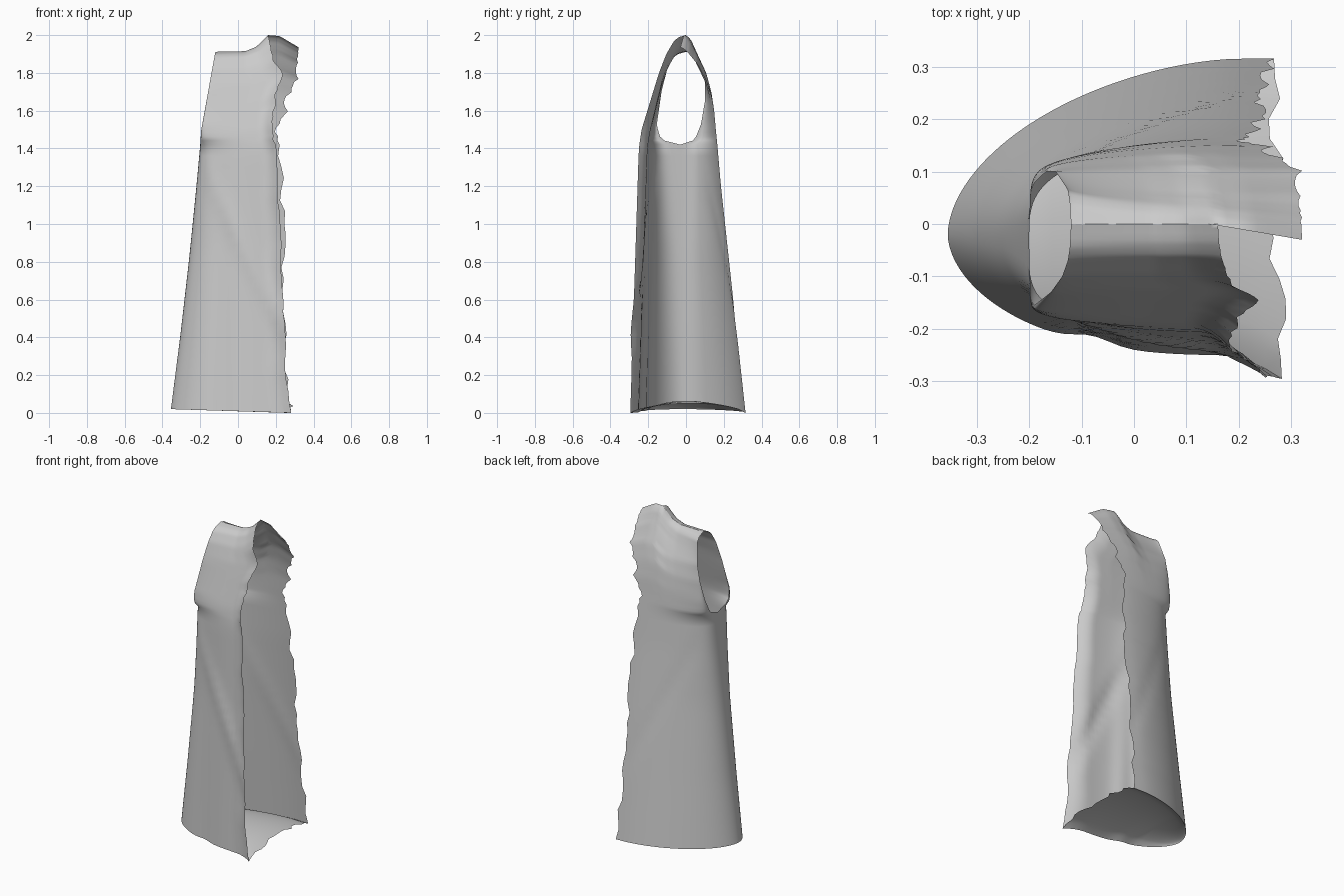
import bpy, bmesh, math, random

random.seed(4)
if "Cube" in bpy.data.objects:
    bpy.data.objects.remove(bpy.data.objects["Cube"], do_unlink=True)

cloth = bpy.data.materials.new("grey cloth")
cloth.use_nodes = True
GREY = (0.6, 0.6, 0.6, 1)
cloth.diffuse_color = GREY
cloth.node_tree.nodes["Principled BSDF"].inputs["Base Color"].default_value = GREY


def along(keys, h):
    """Linear interpolation through (position, value) pairs."""
    for (a, va), (b, vb) in zip(keys, keys[1:]):
        if h <= b:
            return va + (vb - va) * max(0, h - a) / (b - a)
    return keys[-1][1]


def bump(value, centre, width):
    return math.exp(-((value - centre) / width) ** 2)


ARM, TOP, COLUMNS = 1.42, 2.0, 36

# Side seam below the armhole, armhole rim above it
side_x = [(0, -.355), (.4, -.305), (.8, -.26), (1.2, -.22), (ARM, -.2), (1.51, -.195), (TOP, -.12)]
shoulder_z = [(-.2, 1.91), (.04, 1.915), (.1, 1.94), (.16, TOP), (.22, 1.995), (.33, 1.93)]
front = dict(
    side_y=[(0, -.02), (ARM, -.03), (1.43, -.09), (1.46, -.135), (1.54, -.155),
            (1.75, -.13), (1.89, -.1), (1.96, -.07), (1.985, -.045), (TOP, 0)],
    edge_y=[(0, -.25), (1.4, -.205), (1.5, -.19), (1.8, -.125), (1.9, -.095), (1.97, -.06),
            (1.99, -.035), (TOP, 0)],
    edge_x=[(0, .285), (.2, .255), (.6, .24), (1, .22), (1.4, .2), (1.5, .18), (1.7, .2),
            (1.8, .24), (1.86, .19), (TOP, .16)],
    power=2.6, round=[(0, .55), (.9, .42), (ARM, .22), (TOP, .6)], flare=-.045, rough=.006)
back = dict(
    side_y=[(0, -.02), (ARM, -.03), (1.43, .02), (1.46, .05), (1.55, .08), (1.69, .1), (1.81, .1),
            (1.96, .065), (1.985, .04), (TOP, 0)],
    edge_y=[(0, .315), (.6, .25), (1.2, .185), (1.6, .15), (1.7, .135), (1.8, .107), (1.9, .06),
            (1.97, .03), (1.99, .015), (TOP, 0)],
    edge_x=[(0, .26), (.6, .245), (1.2, .235), (1.4, .21), (1.5, .2), (1.6, .25), (1.7, .26),
            (1.8, .31), (TOP, .32)],
    power=1.7, round=[(0, .55), (.9, .45), (ARM, .3), (TOP, .6)], flare=0, rough=.014)

rows = [ARM * i / 24 for i in range(24)]
rows += [ARM + (TOP - ARM) * math.sin(math.pi / 2 * i / 36) for i in range(37)]


def folds(x, z, is_front):
    """Soft diagonal drape, and on the front a long dent beside the side seam."""
    fade = math.sin(math.pi * min(1, z / ARM))
    drape = .014 * bump(x, .45 - .477 * z, .045) * fade
    if is_front:
        return .015 * bump(x, -.08, .05) * (1 - z / ARM) - drape
    return -drape / 3


def panel_point(p, h, i, torn):
    c = (i / COLUMNS) ** 1.8
    x0 = along(side_x, h)
    x = x0 + (along(p["edge_x"], h) + torn - x0) * c
    u = min(1, (x - x0) / (.2 - x0))
    swell = (1 - (1 - u) ** p["power"]) ** along(p["round"], h)
    y0 = along(p["side_y"], h)
    y = y0 + (along(p["edge_y"], h) - y0) * swell
    z = h + .02 * (1 - c) * max(0, 1 - h)
    if h > ARM:
        top_x = side_x[-1][1] + (p["edge_x"][-1][1] - side_x[-1][1]) * c
        z = ARM + (h - ARM) * (along(shoulder_z, top_x) - ARM) / (TOP - ARM)
    else:
        y += folds(x, z, p is front) * min(1, c * 6)
    # Opening edge turns outward, collar leans forward
    y += p["flare"] * max(0, (c - .8) / .2) ** 2 * min(1, (TOP - h) * 2)
    if p is back:
        y -= .03 * max(0, (h - 1.9) / .1) * max(0, (c - .6) / .4)
    return x, y, z


def add_grid(bm, grid):
    verts = [[bm.verts.new(co) for co in line] for line in grid]
    for lo, hi in zip(verts, verts[1:]):
        for j in range(len(lo) - 1):
            bm.faces.new((lo[j], lo[j + 1], hi[j + 1], hi[j]))


def finish(bm, name):
    bmesh.ops.remove_doubles(bm, verts=bm.verts, dist=.0005)
    bmesh.ops.recalc_face_normals(bm, faces=bm.faces)
    mesh = bpy.data.meshes.new(name)
    bm.to_mesh(mesh)
    bm.free()
    mesh.materials.append(cloth)
    obj = bpy.data.objects.new(name, mesh)
    bpy.context.collection.objects.link(obj)
    bpy.ops.object.select_all(action="DESELECT")
    obj.select_set(True)
    bpy.context.view_layer.objects.active = obj
    bpy.ops.object.shade_smooth_by_angle(angle=math.radians(60))


# Sleeveless robe half: front and back panels joined at side and shoulder
robe = bmesh.new()
hems = []
for panel in (front, back):
    grid = []
    for h in rows:
        # Torn edge calms down where the rows crowd together at the shoulder
        torn = random.uniform(-1, 1) * panel["rough"] * min(1, (TOP - h) * 4)
        grid.append([panel_point(panel, h, i, torn) for i in range(COLUMNS + 1)])
    hems.append(grid[0])
    add_grid(robe, grid)
finish(robe, "robe_body")

# Arched lining closing the hem, torn on the open side
lining = bmesh.new()
STEPS = 16
grid = []
for k in range(STEPS + 1):
    w = k / STEPS
    line = []
    for i, (f, b) in enumerate(zip(*hems)):
        x, y, z = (m + (n - m) * w for m, n in zip(f, b))
        arch = math.sin(math.pi * w) ** .6 if 0 < k < STEPS else 0
        if i == COLUMNS:
            x += random.uniform(-.02, .02) * arch
        line.append((x, y, z + .05 * arch * min(1, 2 * i / COLUMNS)))
    grid.append(line)
add_grid(lining, grid)
finish(lining, "hem_lining")
